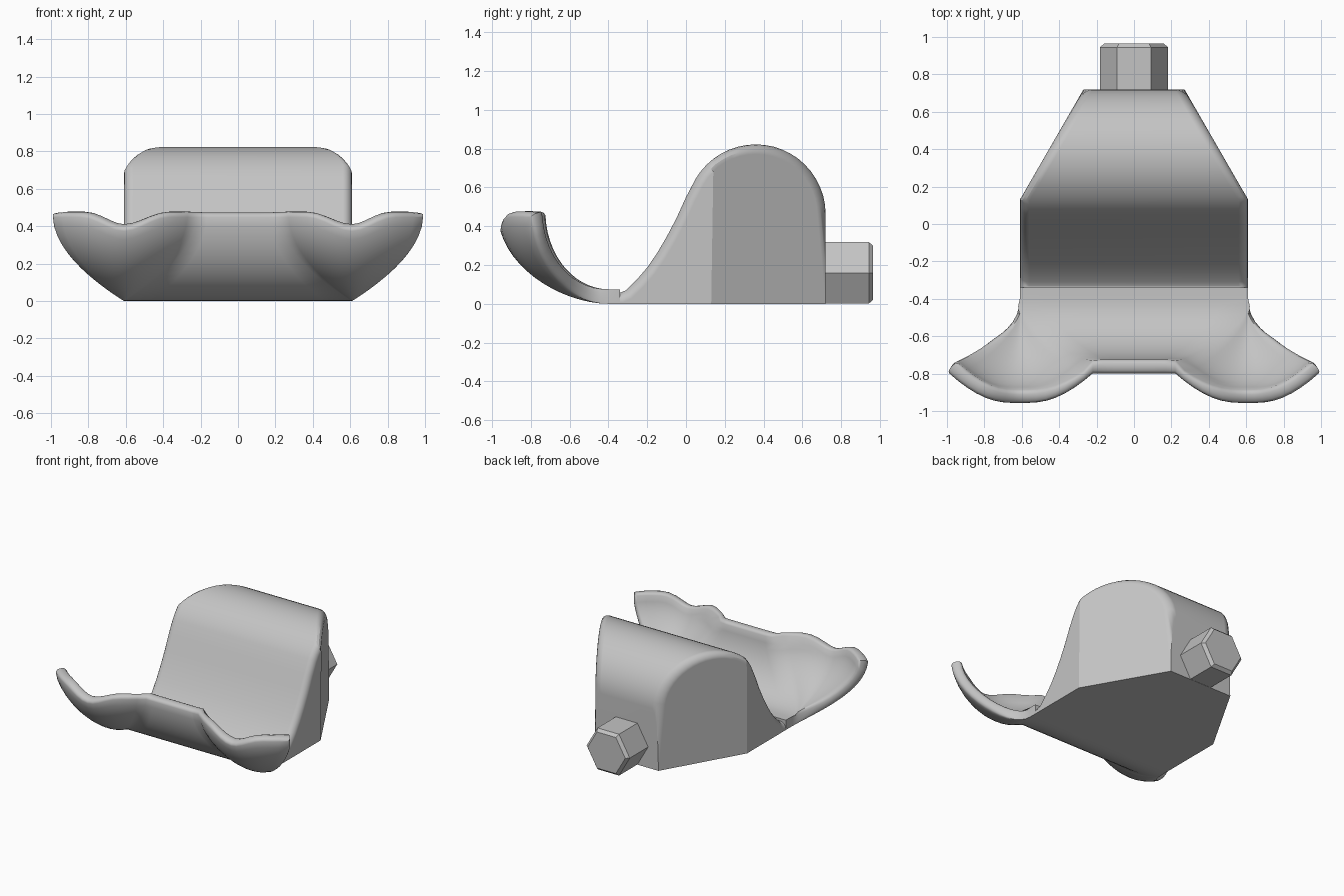
import bpy, bmesh, math
from mathutils import Vector

if "Cube" in bpy.data.objects:
    bpy.data.objects.remove(bpy.data.objects["Cube"])

grey = bpy.data.materials.new("grey")
grey.diffuse_color = (0.55, 0.55, 0.55, 1)
grey.use_nodes = True
grey.node_tree.nodes["Principled BSDF"].inputs["Base Color"].default_value = grey.diffuse_color


def finish(bm, name, angle=30):
    """Turn a bmesh into a smooth-by-angle object."""
    bmesh.ops.recalc_face_normals(bm, faces=bm.faces[:])
    me = bpy.data.meshes.new(name)
    bm.to_mesh(me)
    bm.free()
    me.materials.append(grey)
    me.shade_smooth()
    me.set_sharp_from_angle(angle=math.radians(angle))
    ob = bpy.data.objects.new(name, me)
    bpy.context.collection.objects.link(ob)
    return ob


# Body: side profile extruded across x, then tapered towards the back
W, SEAM = 0.61, -0.34
profile = [(-0.39, 0), (-0.39, 0.06), (-0.335, 0.058), (-0.31, 0.07), (-0.255, 0.123),
           (-0.2, 0.187), (-0.15, 0.26), (-0.1, 0.345), (-0.05, 0.44), (0.0, 0.55)]
for i in range(21):
    a = math.radians(150 - i * 7.5)
    profile.append((0.36 + 0.36 * math.cos(a), 0.462 + 0.36 * math.sin(a)))
profile.append((0.72, 0))
bm = bmesh.new()
cap = bm.faces.new([bm.verts.new((-W, y, z)) for y, z in profile])
ext = bmesh.ops.extrude_face_region(bm, geom=[cap])
bmesh.ops.translate(bm, vec=(2 * W, 0, 0),
                    verts=[g for g in ext["geom"] if isinstance(g, bmesh.types.BMVert)])
bmesh.ops.recalc_face_normals(bm, faces=bm.faces[:])
for s in (-1, 1):
    bmesh.ops.bisect_plane(bm, geom=bm.verts[:] + bm.edges[:] + bm.faces[:], dist=1e-5,
                           plane_co=(s * W, 0.13, 0), plane_no=(s * 0.59, 0.34, 0),
                           clear_outer=True)
    bmesh.ops.holes_fill(bm, edges=[e for e in bm.edges if e.is_boundary], sides=0)
bmesh.ops.recalc_face_normals(bm, faces=bm.faces[:])
bm.normal_update()


def is_side(f):
    return abs(f.normal.z) < 0.01 and abs(f.normal.x) > 0.4


def is_top(f):
    return abs(f.normal.x) < 0.01 and f.normal.z > 0.02


# rounded shoulders between the sides and the curved top
soft = [e for e in bm.edges if len(e.link_faces) == 2
        and any(is_side(f) for f in e.link_faces) and any(is_top(f) for f in e.link_faces)]
bmesh.ops.bevel(bm, geom=soft, offset=0.05, segments=4, profile=0.5,
                affect='EDGES', clamp_overlap=False)
body = finish(bm, "body", 25)
mod = body.modifiers.new("even_shading", 'WEIGHTED_NORMAL')
mod.keep_sharp = True

# Scoop: curved lip with a flared bowl at each front corner
H, THICK, BULGE, ROWS = 0.475, 0.075, 0.022, 14


def scoop_point(side, kind, v, t):
    """kind 'mid' is the straight lip (v 0..1), 'ear' is the bowl (v -1..1)."""
    if t < 0:
        return Vector((side * W * (v if kind == "mid" else 1), SEAM, 0))
    s = v if kind == "ear" else -1
    dip = 0.075 * (0.5 + 0.5 * math.cos(math.pi * min(1, abs(s) * 1.6)))
    th = t * math.acos(1 - (H - 0.005 - BULGE - dip) / H)
    sn = math.sin(th)
    half = (0.378 if s > 0 else 0.39) * sn * sn
    y = -0.4 - 0.4 * sn
    if kind == "mid":
        x = (W - half) * v
    else:
        x = W + half * v
        y -= 0.172 * sn ** 1.5 * (1 - v * v)
    return Vector((side * x, y, H * (1 - math.cos(th))))


half_cols = [("mid", i / 4) for i in range(1, 5)] + [("ear", -1 + i / 8) for i in range(1, 17)]
cols = [(-1, k, v) for k, v in reversed(half_cols)] + [(1, "mid", 0)] \
    + [(1, k, v) for k, v in half_cols]
rows = [-1] + [i / ROWS for i in range(ROWS + 1)]
bm = bmesh.new()
cache = {}


def vert(co):
    key = tuple(round(c, 4) for c in co)
    if key not in cache:
        cache[key] = bm.verts.new(co)
    return cache[key]


grid = [[vert(scoop_point(*c, t)) for c in cols] for t in rows]
for r in range(len(rows) - 1):
    for c in range(len(cols) - 1):
        quad = [grid[r][c], grid[r][c + 1], grid[r + 1][c + 1], grid[r + 1][c]]
        quad = list(dict.fromkeys(quad))
        if len(quad) > 2:
            bm.faces.new(quad)
bmesh.ops.recalc_face_normals(bm, faces=bm.faces[:])
bm.normal_update()
if sum(f.normal.y for f in bm.faces) > 0:
    bmesh.ops.reverse_faces(bm, faces=bm.faces[:])
    bm.normal_update()

# inner skin, kept inside the side edges
outer_faces = bm.faces[:]
rim = [e for e in bm.edges if e.is_boundary]
out = {}
for e in rim:
    f = e.link_faces[0]
    d = (e.verts[1].co - e.verts[0].co).cross(f.normal).normalized()
    mid = (e.verts[0].co + e.verts[1].co) / 2
    if d.dot(mid - f.calc_center_median()) < 0:
        d.negate()
    for v in e.verts:
        out[v] = out.get(v, Vector()) + d
inner = {}
for v in bm.verts[:]:
    co = v.co - v.normal * THICK
    if v in out and abs(co.x) > abs(v.co.x):
        co.x = v.co.x
    inner[v] = bm.verts.new(co)
for f in outer_faces:
    bm.faces.new([inner[v] for v in reversed(f.verts)])

# rounded rim joining the two skins
strip = {}
for v, d in out.items():
    push = BULGE * min(1, v.co.z / 0.1) * d.normalized()
    strip[v] = [v]
    for f, k in ((0.08, 0.55), (0.25, 0.9), (0.5, 1), (0.75, 0.9), (0.92, 0.55)):
        strip[v].append(bm.verts.new(v.co.lerp(inner[v].co, f) + push * k))
    strip[v].append(inner[v])
for e in rim:
    a, b = (strip[v] for v in e.verts)
    for i in range(6):
        bm.faces.new((b[i], a[i], a[i + 1], b[i + 1]))
finish(bm, "scoop", 42)

# Hexagonal stud on the back, with a chamfered end
bm = bmesh.new()
rings = [[bm.verts.new((r * math.cos(math.pi * i / 3), y, 0.16 + r * math.sin(math.pi * i / 3)))
          for i in range(6)] for r, y in ((0.183, 0.70), (0.183, 0.943), (0.16, 0.965))]
for lo, hi in zip(rings, rings[1:]):
    for i in range(6):
        j = (i + 1) % 6
        bm.faces.new((lo[i], lo[j], hi[j], hi[i]))
bm.faces.new(rings[0])
bm.faces.new(rings[-1])
finish(bm, "hex_stud", 20)
